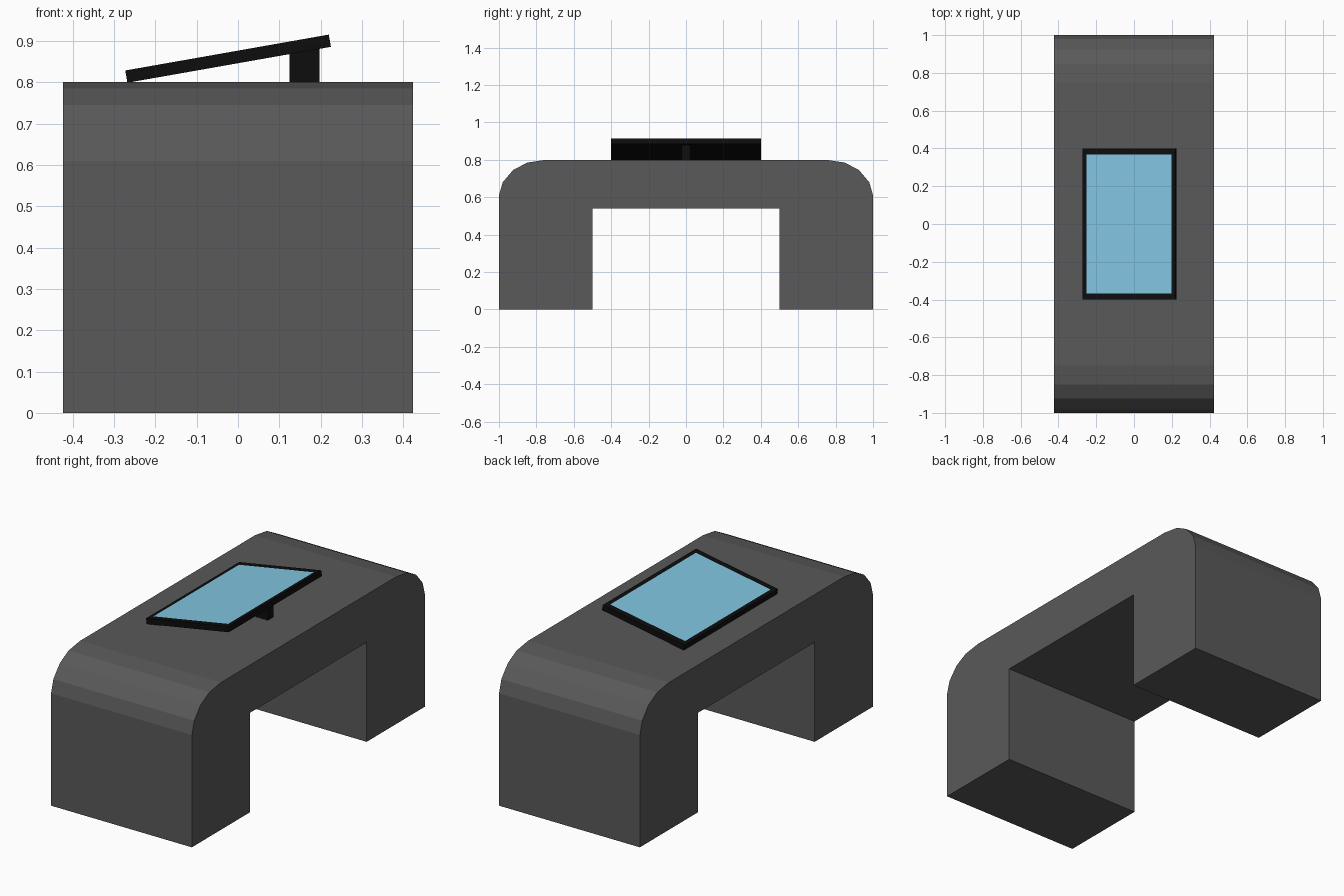
import bpy, bmesh
from math import radians, sin, cos
from mathutils import Matrix

if "Cube" in bpy.data.objects:
    bpy.data.objects.remove(bpy.data.objects["Cube"])


def material(name, color):
    m = bpy.data.materials.new(name)
    m.diffuse_color = (*color, 1)
    m.use_nodes = True
    m.node_tree.nodes["Principled BSDF"].inputs["Base Color"].default_value = m.diffuse_color
    return m


def finish(name, bm, *mats):
    bmesh.ops.recalc_face_normals(bm, faces=bm.faces)
    me = bpy.data.meshes.new(name)
    bm.to_mesh(me)
    bm.free()
    ob = bpy.data.objects.new(name, me)
    bpy.context.collection.objects.link(ob)
    for m in mats:
        me.materials.append(m)
    return ob


def box(size):
    bm = bmesh.new()
    bmesh.ops.create_cube(bm, size=1, matrix=Matrix.Diagonal((*size, 1)))
    return bm


grey = material("dark_grey", (0.1, 0.1, 0.1))
black = material("black", (0.004, 0.004, 0.004))
blue = material("screen_blue", (0.22, 0.56, 0.76))

# Desk: arch-shaped profile with rounded shoulders, extruded across x
half = [(0.5, 0.54), (0.5, 0), (1, 0), (1, 0.61), (0.98, 0.68),
        (0.925, 0.745), (0.85, 0.785), (0.75, 0.8)]
profile = half + [(-y, z) for y, z in reversed(half)]
W = 0.423
bm = bmesh.new()
side = bm.faces.new([bm.verts.new((-W, y, z)) for y, z in profile])
new = bmesh.ops.extrude_face_region(bm, geom=[side], use_keep_orig=True)["geom"]
bmesh.ops.translate(bm, vec=(2 * W, 0, 0),
                    verts=[g for g in new if isinstance(g, bmesh.types.BMVert)])
finish("desk", bm, grey)

# Tilted display: frame with the screen inset in its top face
bm = box((0.5, 0.8, 0.03))
bm.faces.ensure_lookup_table()
top = max(bm.faces, key=lambda f: f.calc_center_median().z)
bmesh.ops.inset_region(bm, faces=[top], thickness=0.02)
for v in top.verts:
    v.co.x = 0.228 if v.co.x > 0 else -0.228
    v.co.y = 0.367 if v.co.y > 0 else -0.367
top.material_index = 1
display = finish("display", bm, black, blue)
display.location = (-0.024, 0, 0.857)
display.rotation_euler.y = radians(-10)

# Post holding up the raised edge of the display
post = finish("display_post", box((0.072, 0.05, 0.08)), black)
post.location = (0.161, 0, 0.84)
